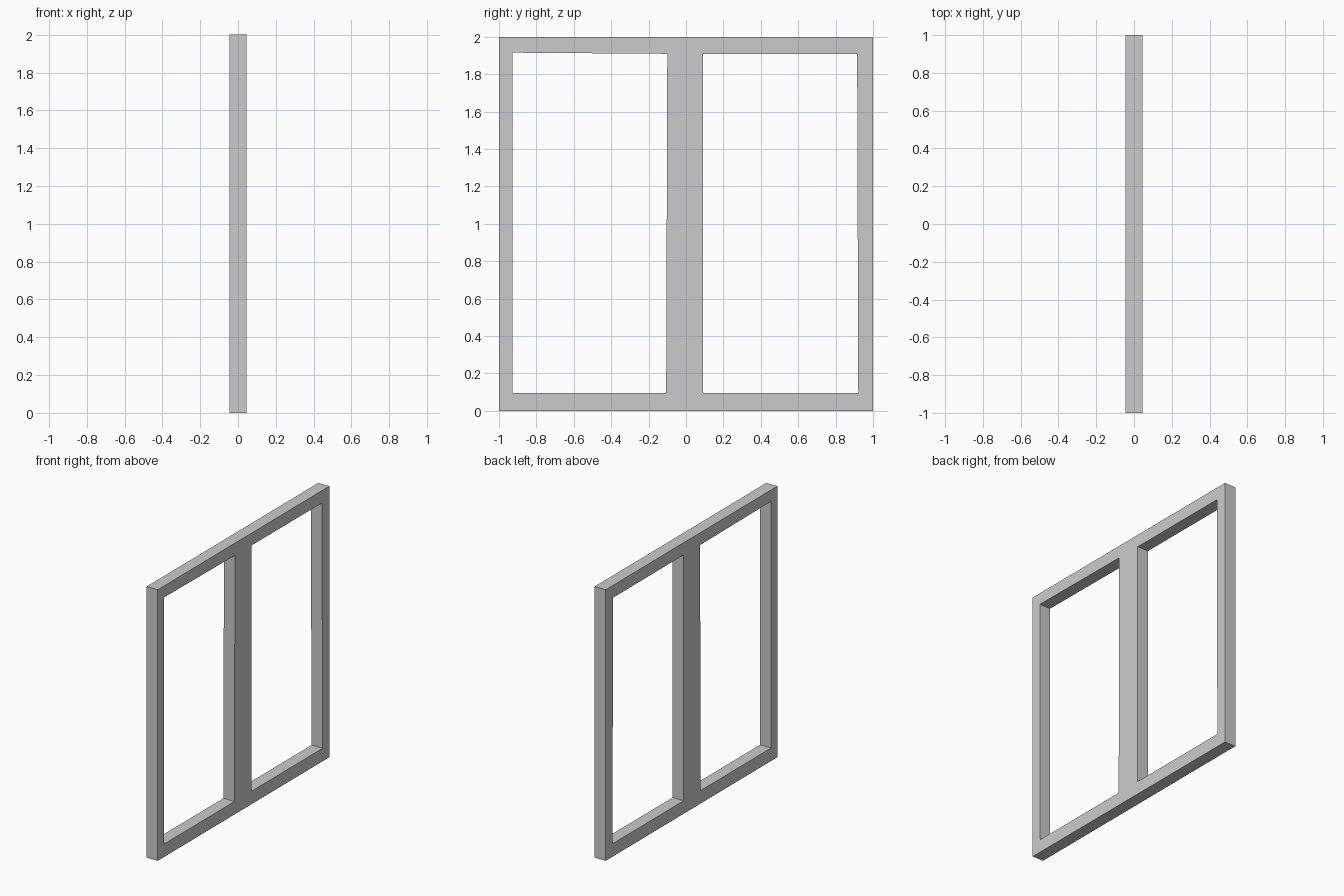
import bpy, bmesh

if "Cube" in bpy.data.objects:
    bpy.data.objects.remove(bpy.data.objects["Cube"])

HALF_DEPTH = 0.045

# Outline and the two openings, as (y, z) corners
LOOPS = [
    [(-1, 0), (1, 0), (1, 2), (-1, 2)],
    [(-0.927, 0.096), (-0.106, 0.096), (-0.100, 1.909), (-0.927, 1.915)],
    [(0.092, 0.096), (0.921, 0.096), (0.915, 1.908), (0.092, 1.909)],
]


def window_frame(name, loops, half_depth):
    bm = bmesh.new()
    edges = []
    for loop in loops:
        verts = [bm.verts.new((-half_depth, y, z)) for y, z in loop]
        edges += [bm.edges.new((verts[i - 1], verts[i])) for i in range(len(verts))]

    # Fill around the openings, then give the frame its depth
    bmesh.ops.triangle_fill(bm, edges=edges, use_beauty=True, use_dissolve=False)
    result = bmesh.ops.extrude_face_region(bm, geom=bm.faces[:], use_keep_orig=True)
    moved = [g for g in result["geom"] if isinstance(g, bmesh.types.BMVert)]
    bmesh.ops.translate(bm, verts=moved, vec=(2 * half_depth, 0, 0))
    bmesh.ops.recalc_face_normals(bm, faces=bm.faces[:])

    mesh = bpy.data.meshes.new(name)
    bm.to_mesh(mesh)
    bm.free()
    obj = bpy.data.objects.new(name, mesh)
    bpy.context.collection.objects.link(obj)
    return obj


# Double frame with a wide centre post
window_frame("double_window_frame", LOOPS, HALF_DEPTH)
